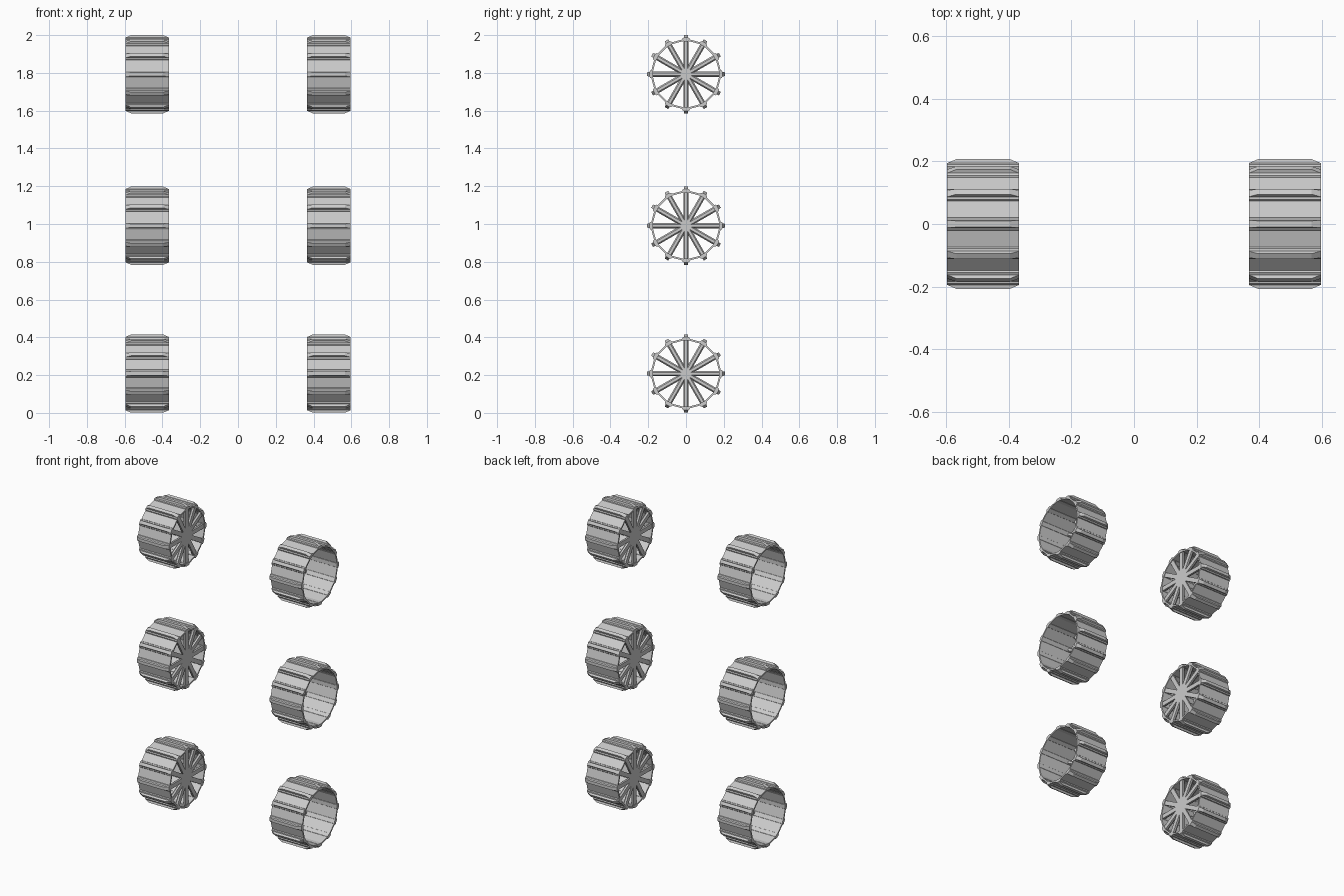
import bpy, bmesh
from math import pi, cos, sin
from mathutils import Matrix

if "Cube" in bpy.data.objects:
    bpy.data.objects.remove(bpy.data.objects["Cube"])

N = 12          # sides, treads and spokes per wheel
HALF = 0.115    # half of the wheel width
WHEEL_X = 0.481
LEVELS = {"lower": 0.208, "middle": 0.991, "upper": 1.793}


def spin(i):
    return Matrix.Rotation(2 * pi * i / N, 4, 'X')


def loft(bm, loops, matrix, closed=False):
    """Skin a list of vertex loops; cap the ends or join last to first."""
    rings = [[bm.verts.new(matrix @ p) for p in map(vec, loop)] for loop in loops]
    pairs = list(zip(rings, rings[1:])) + ([(rings[-1], rings[0])] if closed else [])
    for a, b in pairs:
        for k in range(len(a)):
            m = (k + 1) % len(a)
            bm.faces.new((a[k], a[m], b[m], b[k]))
    if not closed:
        bm.faces.new(rings[0][::-1])
        bm.faces.new(rings[-1])


def vec(p):
    return Matrix.Translation(p).to_translation()


def finish(name, bm):
    bmesh.ops.recalc_face_normals(bm, faces=bm.faces)
    mesh = bpy.data.meshes.new(name)
    bm.to_mesh(mesh)
    bm.free()
    return mesh


# Rim: thin twelve-sided tube, corners under the treads
bm = bmesh.new()
section = [(-HALF, 0.189), (HALF, 0.189), (HALF, 0.179), (-HALF, 0.179)]
loft(bm, [[(x, r * cos(2 * pi * i / N), r * sin(2 * pi * i / N)) for x, r in section]
          for i in range(N)], Matrix(), closed=True)
rim_mesh = finish("rim", bm)

# Treads: tapered bars with chamfered ends
bm = bmesh.new()
for i in range(N):
    layers = [(0.174, 0.013, HALF), (0.181, 0.021, HALF), (0.190, 0.019, HALF),
              (0.194, 0.012, HALF), (0.207, 0.010, HALF - 0.03)]
    loft(bm, [[(-h, -w, r), (h, -w, r), (h, w, r), (-h, w, r)]
              for r, w, h in layers], spin(i))
tread_mesh = finish("treads", bm)

# Spokes: bevelled bars on the wheel's +x face, meeting in the middle
bm = bmesh.new()
for i in range(N):
    a, b = HALF - 0.026, HALF - 0.004
    prof = [(a, -0.007), (a + 0.010, -0.014), (b, -0.014),
            (b, 0.014), (a + 0.010, 0.014), (a, 0.007)]
    loft(bm, [[(x, y, r) for x, y in prof] for r in (0.0, 0.178)], spin(i))
spoke_mesh = finish("spokes", bm)

# Six wheels, spoked faces turned inwards
for level, z in LEVELS.items():
    for side, x, turn in (("left", -WHEEL_X, 0), ("right", WHEEL_X, pi)):
        for part, mesh in (("rim", rim_mesh), ("treads", tread_mesh), ("spokes", spoke_mesh)):
            ob = bpy.data.objects.new(f"{level}_{side}_wheel_{part}", mesh)
            ob.location = (x, 0, z)
            ob.rotation_euler = (0, 0, turn)
            bpy.context.collection.objects.link(ob)
